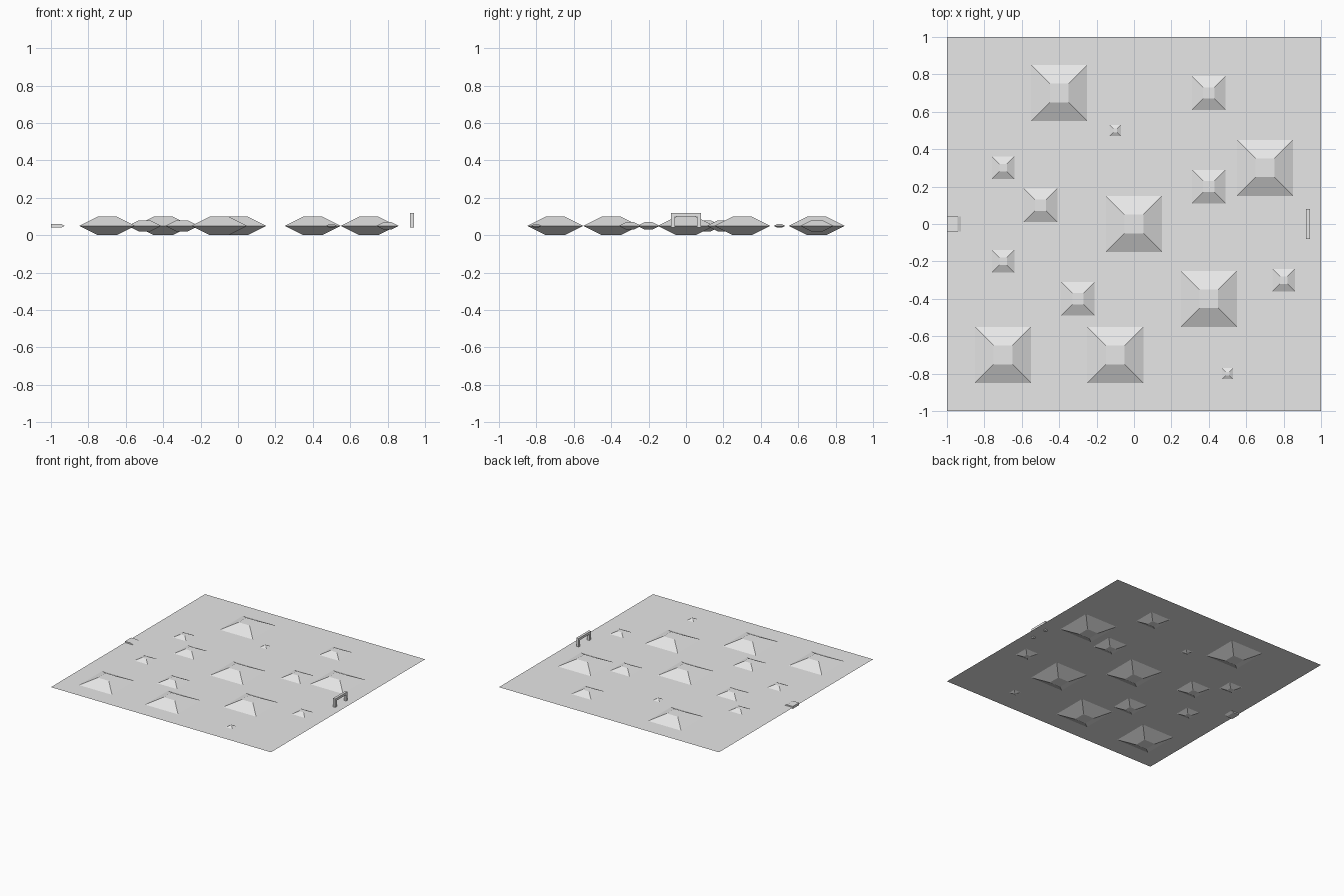
import bpy
import bmesh

cube = bpy.data.objects.get("Cube")
if cube:
    bpy.data.objects.remove(cube, do_unlink=True)

grey = bpy.data.materials.new("plain grey")
grey.use_nodes = True
grey.diffuse_color = (0.8, 0.8, 0.8, 1)
grey.node_tree.nodes["Principled BSDF"].inputs["Base Color"].default_value = (0.8, 0.8, 0.8, 1)

GROUND = 0.05  # height of the thin sheet


def finish(name, bm):
    bmesh.ops.recalc_face_normals(bm, faces=bm.faces)
    mesh = bpy.data.meshes.new(name)
    bm.to_mesh(mesh)
    bm.free()
    mesh.materials.append(grey)
    obj = bpy.data.objects.new(name, mesh)
    bpy.context.collection.objects.link(obj)
    return obj


def loft(name, rings):
    """Closed solid through rings of equal point count."""
    bm = bmesh.new()
    loops = [[bm.verts.new(p) for p in ring] for ring in rings]
    n = len(loops[0])
    for a, b in zip(loops, loops[1:]):
        for i in range(n):
            j = (i + 1) % n
            bm.faces.new((a[i], a[j], b[j], b[i]))
    bm.faces.new(loops[0][::-1])
    bm.faces.new(loops[-1])
    return finish(name, bm)


def square(x, y, z, hx, hy):
    return [(x + sx * hx, y + sy * hy, z)
            for sx, sy in ((-1, -1), (1, -1), (1, 1), (-1, 1))]


def box(name, x, y, z0, z1, hx, hy):
    return loft(name, [square(x, y, z, hx, hy) for z in (z0, z1)])


# Thin ground sheet
bm = bmesh.new()
bm.faces.new([bm.verts.new(p) for p in square(0, 0, GROUND, 1, 1)])
sheet = finish("ground_sheet", bm)

# Studs: flat-topped pyramids mirrored above and below the sheet
stud_sizes = {
    "large_stud": (0.15, [(-0.4, 0.7), (0.7, 0.3), (0, 0),
                          (0.4, -0.4), (-0.7, -0.7), (-0.1, -0.7)]),
    "medium_stud": (0.09, [(0.4, 0.7), (0.4, 0.2), (-0.5, 0.1), (-0.3, -0.4)]),
    "small_stud": (0.06, [(-0.7, 0.3), (-0.7, -0.2), (0.8, -0.3)]),
    "tiny_stud": (0.03, [(-0.1, 0.5), (0.5, -0.8)]),
}
for name, (half, centres) in stud_sizes.items():
    tip = half / 3
    for x, y in centres:
        loft(name, [square(x, y, GROUND - tip, tip, tip),
                    square(x, y, GROUND, half, half),
                    square(x, y, GROUND + tip, tip, tip)])

# Handle near the right edge
for side in (-1, 1):
    box("handle_post", 0.93, side * 0.07, 0.04, 0.10, 0.01, 0.01)
box("handle_bar", 0.93, 0, 0.10, 0.12, 0.01, 0.08)

# Pointed latch on the opposite edge
profile = [(-1, 0.04), (-0.945, 0.04), (-0.925, GROUND), (-0.945, 0.06), (-1, 0.06)]
loft("latch", [[(x, y, z) for x, z in profile] for y in (-0.04, 0.04)])
